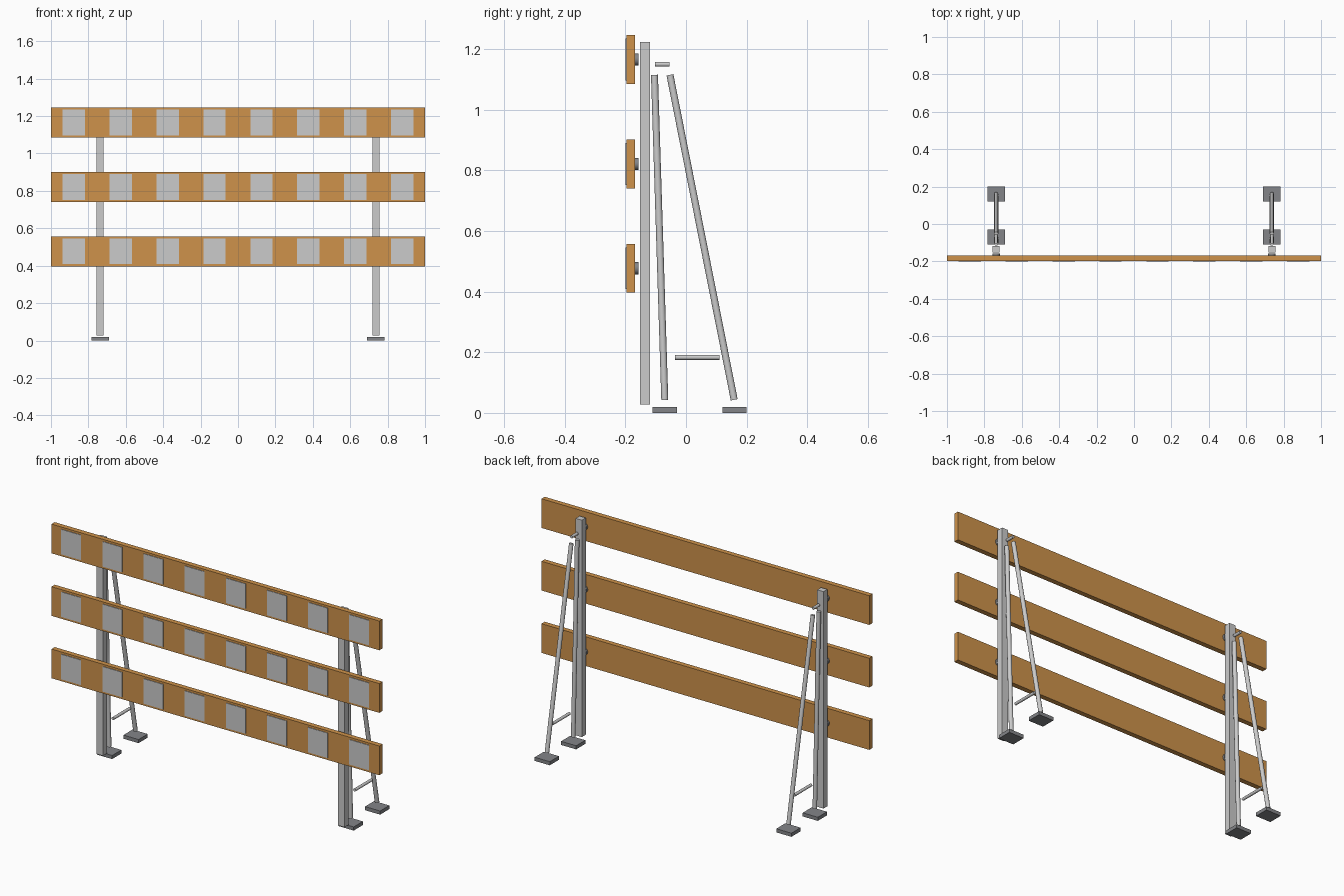
import bpy
from mathutils import Vector

cube = bpy.data.objects.get("Cube")
if cube:
    bpy.data.objects.remove(cube, do_unlink=True)


def material(name, rgb):
    mat = bpy.data.materials.new(name)
    mat.use_nodes = True
    mat.diffuse_color = (*rgb, 1)
    mat.node_tree.nodes["Principled BSDF"].inputs["Base Color"].default_value = (*rgb, 1)
    return mat


orange = material("orange_paint", (0.62, 0.29, 0.07))
silver = material("reflective_grey", (0.60, 0.60, 0.60))
steel = material("light_steel", (0.60, 0.60, 0.60))
dark = material("dark_steel", (0.23, 0.235, 0.25))


def box(name, center, size, mat):
    bpy.ops.mesh.primitive_cube_add(size=1, location=center)
    obj = bpy.context.object
    obj.name = name
    obj.scale = size
    bpy.ops.object.transform_apply(location=False, rotation=False, scale=True)
    obj.data.materials.append(mat)
    return obj


def rod(name, start, end, radius, mat, sides=16):
    a, b = Vector(start), Vector(end)
    bpy.ops.mesh.primitive_cylinder_add(vertices=sides, radius=radius,
                                        depth=(b - a).length, location=(a + b) / 2)
    obj = bpy.context.object
    obj.name = name
    obj.rotation_euler = (b - a).to_track_quat('Z', 'Y').to_euler()
    obj.data.materials.append(mat)
    bpy.ops.object.shade_smooth_by_angle()
    return obj


POST_X = 0.737
LEVELS = {"lower": 0.477, "middle": 0.821, "upper": 1.166}

# Three boards, each with a row of reflective plates
for level, z in LEVELS.items():
    box(f"{level}_board", (0, -0.183, z), (2, 0.028, 0.161), orange)
    for i in range(8):
        x = (i - 3.5) * 0.251
        box(f"{level}_stripe_{i + 1}", (x, -0.197, z), (0.12, 0.006, 0.138), silver)

# Left and right supports
for side, x in (("right", -POST_X), ("left", POST_X)):
    box(f"{side}_post", (x, -0.135, 0.625), (0.038, 0.034, 1.196), steel)
    for level, z in LEVELS.items():
        rod(f"{side}_{level}_bolt", (x, -0.171, z), (x, -0.157, z), 0.02, dark)

    # Folding stand: two tubes, a hinge pin, a spreader and feet
    rod(f"{side}_front_leg", (x, -0.104, 1.115), (x, -0.07, 0.043), 0.0115, steel)
    rod(f"{side}_back_leg", (x, -0.053, 1.115), (x, 0.159, 0.043), 0.0115, steel)
    rod(f"{side}_hinge_pin", (x, -0.103, 1.15), (x, -0.055, 1.15), 0.008, steel)
    rod(f"{side}_spreader", (x, -0.037, 0.183), (x, 0.11, 0.183), 0.008, steel)
    for place, y in (("front", -0.07), ("back", 0.16)):
        box(f"{side}_{place}_foot", (x, y, 0.01), (0.092, 0.08, 0.02), dark)
